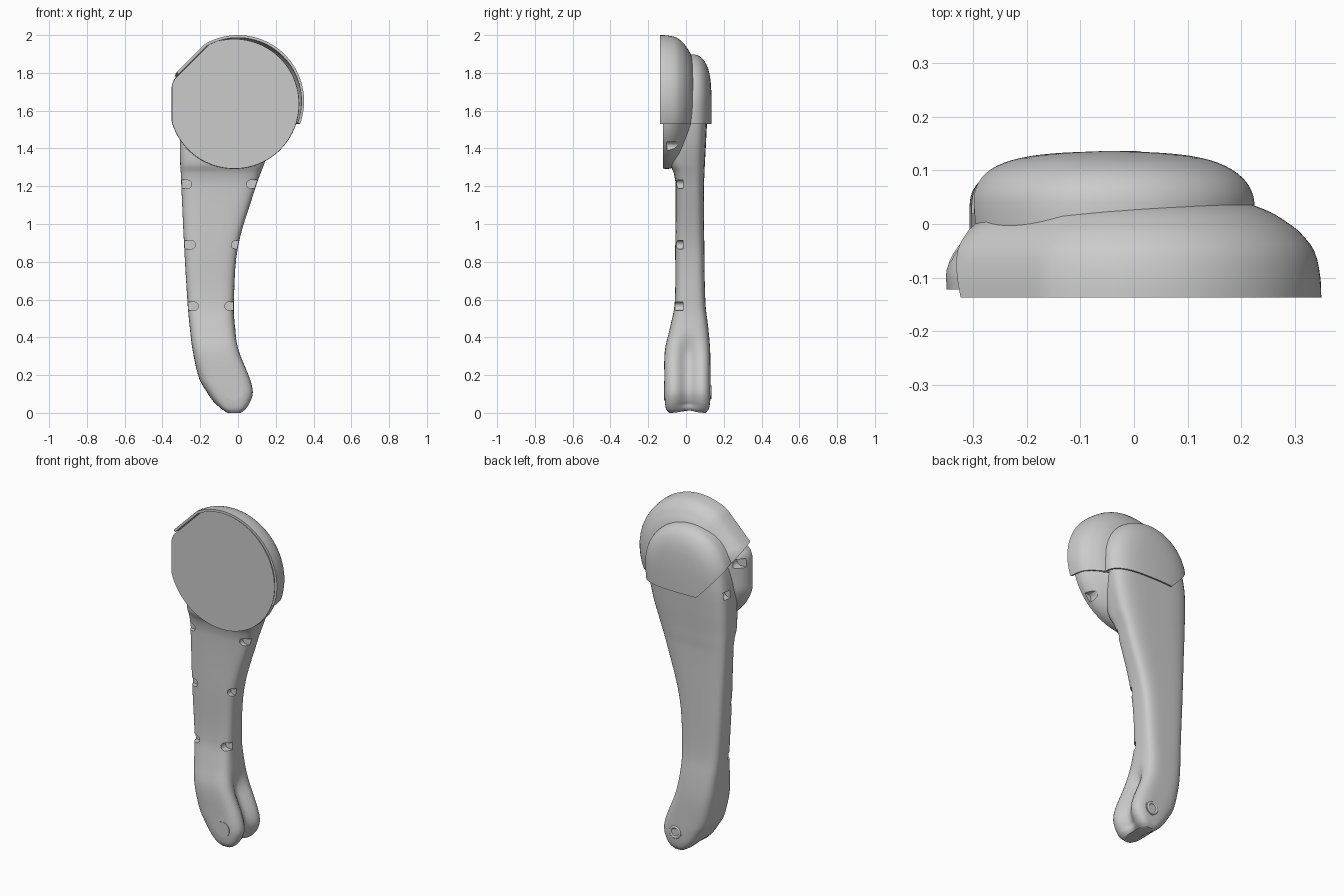
import bpy, bmesh
from math import sin, cos, pi, radians, exp
from mathutils import Vector

if "Cube" in bpy.data.objects:
    bpy.data.objects.remove(bpy.data.objects["Cube"])

grey = bpy.data.materials.new("plain_grey")
grey.use_nodes = True
grey.diffuse_color = (0.6, 0.6, 0.6, 1)
grey.node_tree.nodes["Principled BSDF"].inputs["Base Color"].default_value = grey.diffuse_color


def loft(rings, bm=None):
    """Closed solid through a list of equally long rings."""
    bm = bm or bmesh.new()
    loops = [[bm.verts.new(p) for p in ring] for ring in rings]
    n = len(loops[0])
    for a, b in zip(loops, loops[1:]):
        for i in range(n):
            j = (i + 1) % n
            bm.faces.new((a[i], a[j], b[j], b[i]))
    bm.faces.new(loops[0])
    bm.faces.new(loops[-1])
    bmesh.ops.recalc_face_normals(bm, faces=bm.faces)
    return bm


def make_object(name, bm):
    mesh = bpy.data.meshes.new(name)
    bm.to_mesh(mesh)
    bm.free()
    obj = bpy.data.objects.new(name, mesh)
    bpy.context.collection.objects.link(obj)
    mesh.materials.append(grey)
    return obj


def activate(obj):
    bpy.ops.object.select_all(action='DESELECT')
    obj.select_set(True)
    bpy.context.view_layer.objects.active = obj


def smooth(obj, angle=40):
    activate(obj)
    bpy.ops.object.shade_smooth_by_angle(angle=radians(angle))


def smooth_rows(rows, steps):
    """Cubic interpolation of table rows over their first column."""
    def slope(i, k):
        a, b = rows[max(i - 1, 0)], rows[min(i + 1, len(rows) - 1)]
        return (b[k] - a[k]) / (b[0] - a[0])
    result = []
    for i in range(len(rows) - 1):
        p, q = rows[i], rows[i + 1]
        h = q[0] - p[0]
        for s in range(steps):
            t = s / steps
            row = [p[0] + h * t]
            for k in range(1, len(p)):
                row.append((2*t**3 - 3*t*t + 1) * p[k] + (t**3 - 2*t*t + t) * h * slope(i, k)
                           + (3*t*t - 2*t**3) * q[k] + (t**3 - t*t) * h * slope(i + 1, k))
            result.append(row)
    return result + [list(rows[-1])]


def rounded_square(side, power=4):
    """Unit rounded square with evenly spread points."""
    points = []
    for k in range(4):
        for i in range(side):
            u, v = 1, -1 + 2 * i / side
            for _ in range(k):
                u, v = -v, u
            s = (abs(u)**power + abs(v)**power) ** (-1 / power)
            points.append((u * s, v * s))
    return points


def cut(target, capsules):
    """Cut round-ended slots: (x start, x end, z, radius, y start, y end)."""
    bm = bmesh.new()
    for x0, x1, z, r, y0, y1 in capsules:
        outline = []
        for i in range(32):
            a = (i + 0.5) * 2 * pi / 32
            outline.append(((max(x0, x1) if cos(a) > 0 else min(x0, x1)) + r * cos(a), z + r * sin(a)))
        loft([[(x, y, h) for x, h in outline] for y in (y0, y1)], bm)
    cutter = make_object("slot_cutter", bm)
    cutter.hide_render = True
    mod = target.modifiers.new("slots", 'BOOLEAN')
    mod.operation, mod.solver, mod.object = 'DIFFERENCE', 'EXACT', cutter
    activate(target)
    bpy.ops.object.modifier_apply(modifier=mod.name)
    bpy.data.objects.remove(cutter)


# Arm: height, left edge, right edge, front, back
ARM = [(0, -.06, .02, -.09, .105), (.02, -.09, .045, -.105, .12), (.06, -.13, .072, -.112, .128),
       (.11, -.165, .085, -.115, .13), (.18, -.205, .07, -.115, .13), (.33, -.24, .01, -.112, .128),
       (.45, -.255, -.015, -.085, .118), (.58, -.267, -.022, -.06, .103), (.88, -.285, 0, -.057, .097),
       (1.2, -.3, .095, -.055, .095), (1.27, -.303, .12, -.065, .098), (1.32, -.306, .14, -.085, .1),
       (1.45, -.307, .18, -.09, .107), (1.6, -.295, .2, -.09, .112), (1.75, -.25, .17, -.08, .1),
       (1.84, -.16, .08, -.06, .06), (1.88, -.08, 0, -.03, .02)]
rings = []
for z, left, right, front, back in smooth_rows(ARM, 5):
    fade = min(max((.44 - z) / .16, 0), 1)
    fade = fade * fade * (3 - 2 * fade)
    ring = []
    for u, v in rounded_square(14):
        x = (left + right) / 2 + u * (right - left) / 2
        y = (front + back) / 2 + v * (back - front) / 2
        # Groove between the two lobes of the foot
        dip = exp(-((y - .01) / .045) ** 2)
        x -= .045 * fade * dip * max(u, 0) ** 2 * min(1, .3 + z / .06)
        ring.append((x, y, z + .014 * dip * max(0, 1 - z / .06)))
    rings.append(ring)
arm = make_object("arm", loft(rings))
slots = []
for z, inner_left, inner_right in ((1.21, -.245, .045), (.89, -.225, -.035), (.565, -.21, -.07)):
    slots.append((inner_left - .022, inner_left - .2, z, .022, -.2, -.017))
    slots.append((inner_right + .022, inner_right + .2, z, .022, -.2, -.017))
slots.append((-.29, -.45, 1.55, .022, .02, .07))
cut(arm, slots)
smooth(arm)


# Round drum with a flat side and a chamfered corner
def drum_radius(a):
    r = .343
    if cos(a) < -.5:
        r = min(r, .33 / -cos(a))
    tilt = cos(a - radians(135))
    if tilt > .5:
        r = min(r, .316 / tilt)
    return r


DRUM = [(-.122, 1), (-.085, 1), (-.04, .93), (0, .78), (.03, .68)]
angles = [i * 2 * pi / 96 for i in range(96)]
drum = make_object("drum", loft([[(-.02 + s * drum_radius(a) * cos(a), y, 1.636 + s * drum_radius(a) * sin(a))
                                  for a in angles] for y, s in smooth_rows(DRUM, 3)]))
cut(drum, [(.24, .45, 1.41, .025, -.1, -.035), (-.31, -.5, 1.71, .026, -.07, -.015)])
smooth(drum)


# Cap: two domed shells trimmed by the same two planes
def cap_shell(name, rings, thickness):
    bm = loft(rings)
    mouth = min((f for f in bm.faces if len(f.verts) > 4), key=lambda f: f.calc_center_median().y)
    bmesh.ops.delete(bm, geom=[mouth], context='FACES_ONLY')
    for point, normal in (((0, 0, 1.53), (0, 0, 1)), ((0, 0, 1.425), (1, .4, 1))):
        bmesh.ops.bisect_plane(bm, geom=bm.verts[:] + bm.edges[:] + bm.faces[:], plane_co=point,
                               plane_no=Vector(normal).normalized(), clear_inner=True)
    shell = make_object(name, bm)
    mod = shell.modifiers.new("thickness", 'SOLIDIFY')
    mod.thickness, mod.offset = thickness, -1
    activate(shell)
    bpy.ops.object.modifier_apply(modifier=mod.name)
    smooth(shell)


def hood_radius(a):
    # Straight slope on the upper left
    if radians(117) < a < radians(200):
        return .338 / max(cos(a - radians(135)), .92)
    return .35


HOOD = [(-.137, 1), (-.1, .995), (-.05, .962), (-.015, .885), (0, .83), (.022, .73), (.04, .6)]
cap_shell("cap_hood", [[(s * hood_radius(a) * cos(a), y, 1.65 + s * hood_radius(a) * sin(a)) for a in angles]
                       for y, s in smooth_rows(HOOD, 3)], .014)
BACK = [(-.02, 1), (.04, 1), (.07, .965), (.095, .88), (.115, .74), (.127, .56), (.133, .35), (.136, .08)]
cap_shell("cap_back", [[(-.043 + .268 * s * cos(a), y, 1.63 + .268 * s * sin(a) * (1 if sin(a) > 0 else 2))
                        for a in angles] for y, s in smooth_rows(BACK, 3)], .01)

# Pivot pin through the foot, with a raised ring on the back
bpy.ops.mesh.primitive_cylinder_add(vertices=48, radius=.044, depth=.247, location=(-.02, .007, .11),
                                    rotation=(pi / 2, 0, 0))
pin = bpy.context.object
pin.name = "pivot_pin"
bpy.ops.mesh.primitive_torus_add(major_radius=.03, minor_radius=.008, major_segments=48, minor_segments=12,
                                 location=(-.02, .128, .11), rotation=(pi / 2, 0, 0))
collar = bpy.context.object
collar.name = "pivot_ring"
for part in (pin, collar):
    part.data.materials.append(grey)
    smooth(part)
